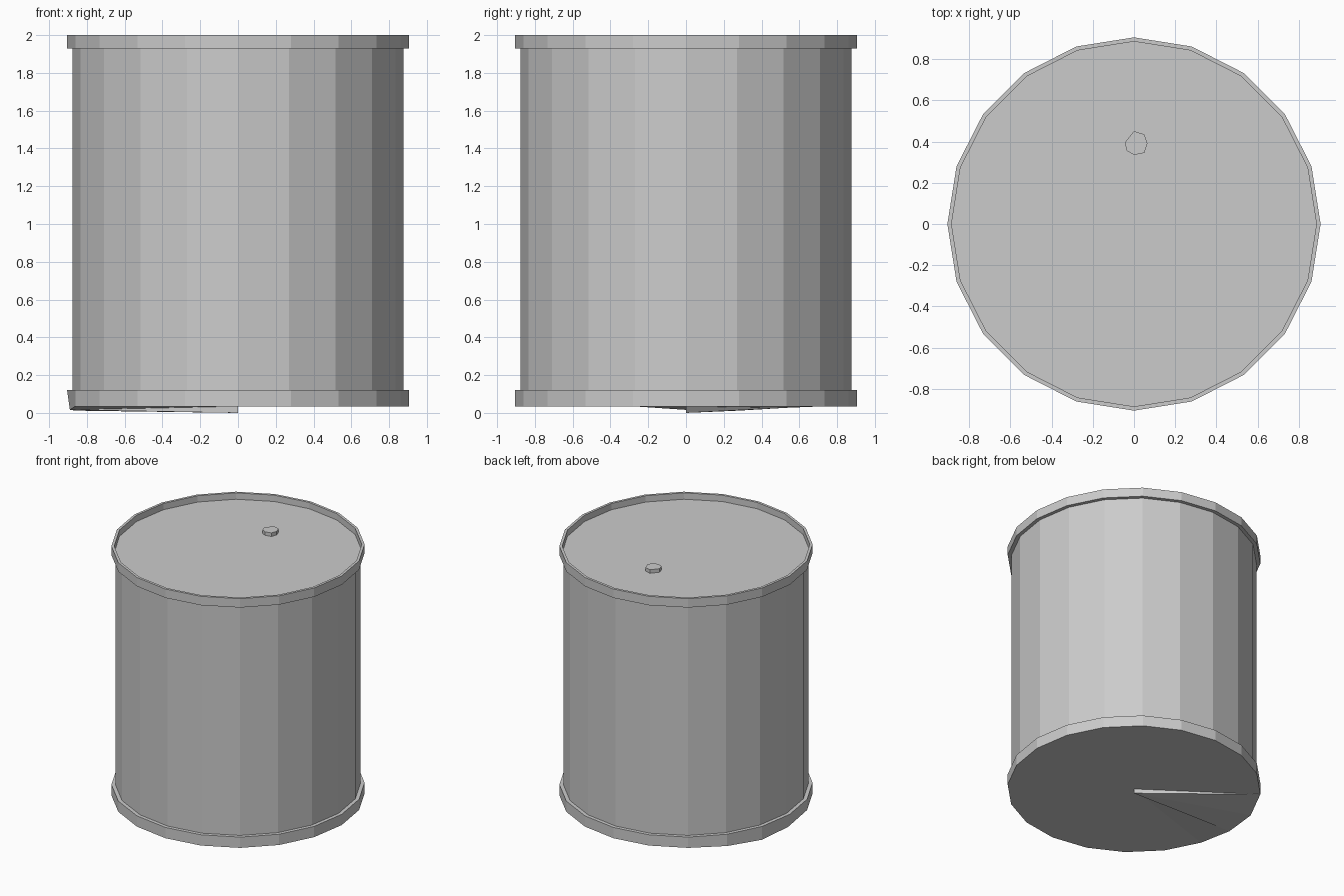
import bpy, bmesh
from math import cos, sin, pi

if "Cube" in bpy.data.objects:
    bpy.data.objects.remove(bpy.data.objects["Cube"])

SIDES = 20


def finish(name, bm):
    bmesh.ops.recalc_face_normals(bm, faces=bm.faces[:])
    me = bpy.data.meshes.new(name)
    bm.to_mesh(me)
    bm.free()
    ob = bpy.data.objects.new(name, me)
    bpy.context.collection.objects.link(ob)
    return ob


def ring(bm, r, z):
    return [bm.verts.new((r * cos(2 * pi * i / SIDES), r * sin(2 * pi * i / SIDES), z))
            for i in range(SIDES)]


# Drum: lid, raised lip, wall and lower band turned from one profile
profile = [(0.885, 1.95), (0.885, 2.0), (0.905, 2.0), (0.905, 1.93),
           (0.877, 1.93), (0.877, 0.12), (0.905, 0.12), (0.905, 0.035)]
bm = bmesh.new()
rings = [ring(bm, r, z) for r, z in profile]
for a, b in zip(rings, rings[1:]):
    for i in range(SIDES):
        j = (i + 1) % SIDES
        bm.faces.new((a[i], a[j], b[j], b[i]))
bm.faces.new(rings[0])

# Bent section of the base: the rim sags and its fan meets below the centre
base = rings[-1]
for i, z, r in ((8, 0.027, 0.905), (9, 0.012, 0.9), (10, 0.016, 0.89)):
    base[i].co = (r * cos(2 * pi * i / SIDES), r * sin(2 * pi * i / SIDES), z)
centre = bm.verts.new((0, 0, 0.035))
low = bm.verts.new((0, 0, 0))
for i in range(SIDES):
    hub = low if i in (8, 9) else centre
    bm.faces.new((base[i], base[(i + 1) % SIDES], hub))
for i in (8, 10):
    bm.faces.new((centre, low, base[i]))
finish("drum", bm)

# Small filler cap on the lid
outline = [(0.0, 0.45), (-0.045, 0.395), (-0.035, 0.355), (0.0, 0.335),
           (0.05, 0.345), (0.065, 0.39), (0.05, 0.435)]
bm = bmesh.new()
bottom = [bm.verts.new((x, y, 1.945)) for x, y in outline]
top = [bm.verts.new((x, y, 1.978)) for x, y in outline]
bm.faces.new(top)
bm.faces.new(bottom)
for i in range(len(outline)):
    j = (i + 1) % len(outline)
    bm.faces.new((bottom[i], bottom[j], top[j], top[i]))
finish("filler_cap", bm)
